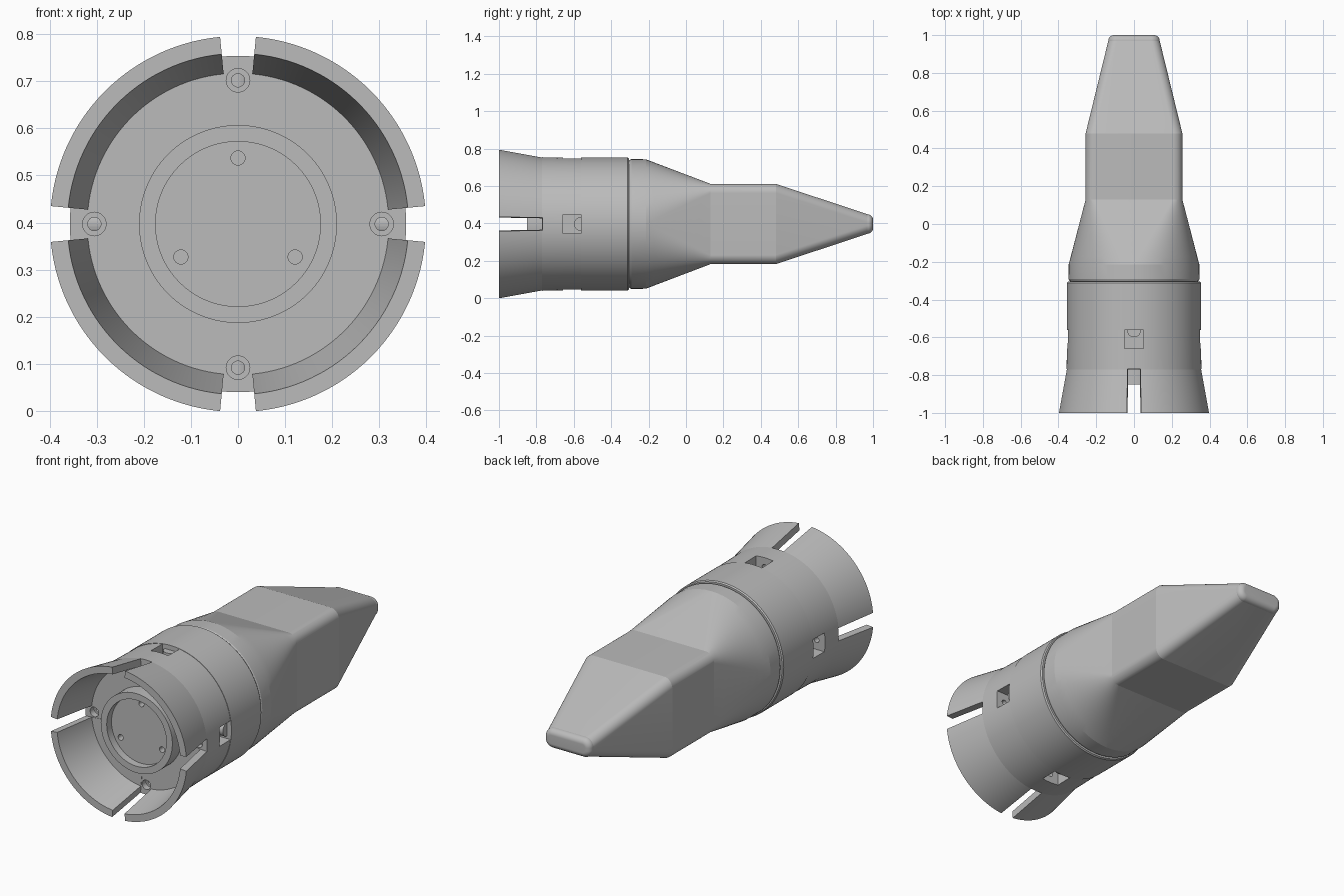
import bpy, bmesh, math
from math import sin, cos, pi

if "Cube" in bpy.data.objects:
    bpy.data.objects.remove(bpy.data.objects["Cube"])

ZC = 0.397          # height of the long axis
SMOOTH = math.radians(8)

grey = bpy.data.materials.new("plain grey")
grey.diffuse_color = (0.5, 0.5, 0.5, 1)
grey.use_nodes = True
grey.node_tree.nodes["Principled BSDF"].inputs["Base Color"].default_value = grey.diffuse_color


def finish(name, bm):
    bmesh.ops.recalc_face_normals(bm, faces=bm.faces[:])
    me = bpy.data.meshes.new(name)
    bm.to_mesh(me)
    bm.free()
    me.materials.append(grey)
    ob = bpy.data.objects.new(name, me)
    bpy.context.collection.objects.link(ob)
    return ob


def skin(bm, rings):
    """Bridge a list of point rings and cap both ends."""
    vr = [[bm.verts.new(p) for p in ring] for ring in rings]
    n = len(vr[0])
    for a, b in zip(vr, vr[1:]):
        for i in range(n):
            j = (i + 1) % n
            bm.faces.new((a[i], a[j], b[j], b[i]))
    bm.faces.new(vr[0])
    bm.faces.new(vr[-1][::-1])


def circle(r, y, n, x=0.0, z=0.0):
    return [(x + r * cos(2 * pi * i / n), y, ZC + z + r * sin(2 * pi * i / n)) for i in range(n)]


def lathe(name, profile, n=128):
    bm = bmesh.new()
    skin(bm, [circle(r, y, n) for r, y in profile])
    return finish(name, bm)


def rounded_rect(hx, hz, r, y, seg=16):
    pts = []
    for k, (sx, sz) in enumerate(((1, 1), (-1, 1), (-1, -1), (1, -1))):
        for i in range(seg + 1):
            a = (k + i / seg) * pi / 2
            # small inset keeps neighbouring points apart on the round sections
            a = k * pi / 2 + 0.01 + (a - k * pi / 2) * (1 - 0.04 / pi)
            pts.append((sx * (hx - r) + r * cos(a), y, ZC + sz * (hz - r) + r * sin(a)))
    return pts


def radial_prisms(name, quad, y0, y1):
    """Four copies of a quad (radius, sideways) around the axis, extruded in y."""
    bm = bmesh.new()
    for k in range(4):
        c, s = cos(k * pi / 2), sin(k * pi / 2)
        skin(bm, [[(r * c - t * s, y, ZC + r * s + t * c) for r, t in quad] for y in (y0, y1)])
    return finish(name, bm)


def drill(name, rad, dist, count, y0, y1):
    bm = bmesh.new()
    for k in range(count):
        a = pi / 2 + 2 * pi * k / count
        x, z = dist * cos(a), dist * sin(a)
        skin(bm, [circle(rad, y, 48, x, z) for y in (y0, y1)])
    return finish(name, bm)


def cut(ob, cutter):
    m = ob.modifiers.new("cut", 'BOOLEAN')
    m.operation, m.solver, m.object = 'DIFFERENCE', 'EXACT', cutter
    bpy.context.view_layer.update()
    bpy.context.view_layer.objects.active = ob
    bpy.ops.object.modifier_apply(modifier=m.name)
    bpy.data.objects.remove(cutter)


# Base with flared skirt, raised centre ring and recessed middle
base = lathe("base_skirt", [
    (0.175, -0.81), (0.175, -0.85), (0.21, -0.85), (0.21, -0.77), (0.32, -0.77),
    (0.362, -1.0), (0.399, -1.0), (0.357, -0.77), (0.353, -0.56)])

# Skirt slots, bolt pockets, bolt holes and centre screw holes
w = math.tan(0.0955)
cut(base, radial_prisms("slot_cutter", [(0.25, -0.25 * w), (0.5, -0.5 * w), (0.5, 0.5 * w), (0.25, 0.25 * w)], -1.1, -0.768))
cut(base, radial_prisms("pocket_cutter", [(0.265, -0.05), (0.5, -0.05), (0.5, 0.05), (0.265, 0.05)], -0.658, -0.5))
cut(base, drill("counterbore_cutter", 0.025, 0.305, 4, -0.9, -0.735))
cut(base, drill("bolt_hole_cutter", 0.014, 0.305, 4, -0.9, -0.62))
cut(base, drill("screw_hole_cutter", 0.015, 0.14, 3, -0.9, -0.77))

# Collar band
collar = lathe("collar", [(0.30, -0.562), (0.355, -0.562), (0.355, -0.312), (0.350, -0.305), (0.30, -0.305)])

# Domed lugs inside the pockets
bm = bmesh.new()
for k in range(4):
    c, s = cos(k * pi / 2), sin(k * pi / 2)
    rings = []
    for r in (0.26, 0.33):
        arc = [(0.036 * cos(pi * i / 20), -0.565 - 0.034 * sin(pi * i / 20)) for i in range(21)]
        arc += [(-0.036, -0.55), (0.036, -0.55)]
        rings.append([(r * c - t * s, y, ZC + r * s + t * c) for t, y in arc])
    skin(bm, rings)
lugs = finish("pocket_lugs", bm)

# Nose: round neck lofted into a tapered block with a rounded tip
sections = [(0.335, 0.335, 0.335, -0.306), (0.342, 0.342, 0.342, -0.302),
            (0.347, 0.347, 0.347, -0.292), (0.346, 0.346, 0.346, -0.215)]
A, B = (0.346, 0.346, 0.346, -0.215), (0.256, 0.215, 0.05, 0.13)
sections += [tuple(p + (q - p) * i / 8 for p, q in zip(A, B)) for i in range(1, 9)]
sections.append((0.256, 0.215, 0.05, 0.48))
R = 0.03
for i in range(13):
    a = i / 12 * pi / 2
    d = R * (1 - cos(a))
    sections.append((0.136 - d, 0.052 - d, 0.045 - d, 0.97 + R * sin(a)))
bm = bmesh.new()
skin(bm, [rounded_rect(*s) for s in sections])
nose = finish("nose", bm)

# Smooth shading with crisp edges
for ob in (base, collar, lugs, nose):
    bpy.ops.object.select_all(action='DESELECT')
    ob.select_set(True)
    bpy.context.view_layer.objects.active = ob
    bpy.ops.object.shade_smooth_by_angle(angle=SMOOTH)
